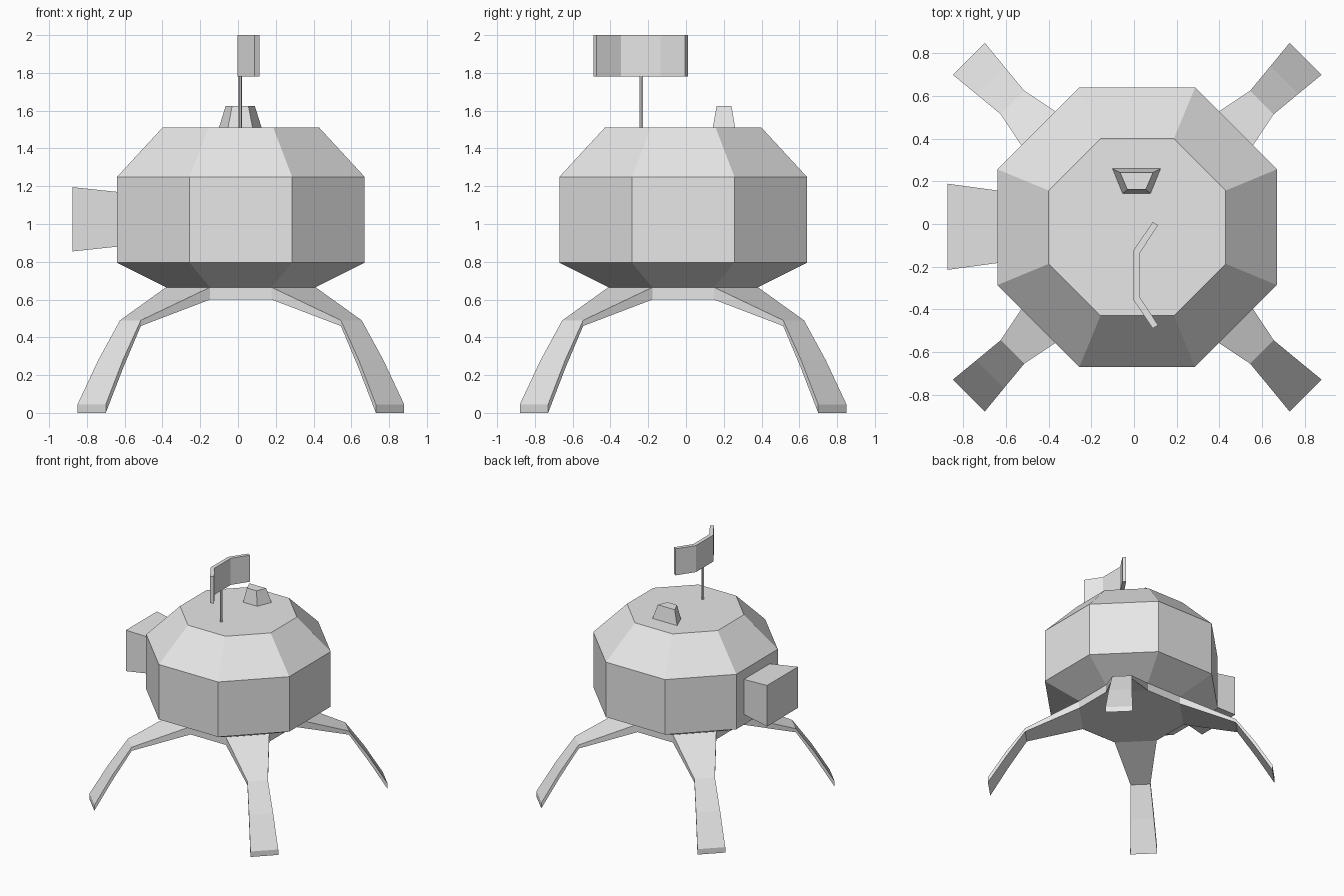
import bpy
from math import sin, cos, pi
from mathutils import Vector, Matrix

cube = bpy.data.objects.get("Cube")
if cube:
    bpy.data.objects.remove(cube, do_unlink=True)

GREY = (0.8, 0.8, 0.8, 1.0)
grey = bpy.data.materials.new("plain grey")
grey.use_nodes = True
grey.diffuse_color = GREY
bsdf = next(n for n in grey.node_tree.nodes if n.type == 'BSDF_PRINCIPLED')
bsdf.inputs["Base Color"].default_value = GREY

CENTRE = Vector((0.015, -0.015, 0))


def loft(name, rings, place=Matrix.Identity(4)):
    """Join equal-sized point rings with side faces and cap both ends."""
    n = len(rings[0])
    verts = [place @ Vector(p) for ring in rings for p in ring]
    faces = [list(range(n))[::-1]]
    for r in range(len(rings) - 1):
        for i in range(n):
            j = (i + 1) % n
            faces.append([r * n + i, r * n + j, (r + 1) * n + j, (r + 1) * n + i])
    faces.append([(len(rings) - 1) * n + i for i in range(n)])
    mesh = bpy.data.meshes.new(name)
    mesh.from_pydata(verts, [], faces)
    mesh.materials.append(grey)
    obj = bpy.data.objects.new(name, mesh)
    bpy.context.collection.objects.link(obj)
    return obj


def octagon(apothem, z):
    r = apothem / cos(pi / 8)
    return [(r * cos(a), r * sin(a), z)
            for a in ((i + 0.5) * pi / 4 for i in range(8))]


at_centre = Matrix.Translation(CENTRE)

# Faceted cabin and the flat hub beneath it
loft("cabin", [octagon(a, z) for a, z in
               ((0.395, 0.665), (0.655, 0.795), (0.655, 1.25), (0.415, 1.51))], at_centre)
loft("leg_hub", [octagon(0.395, 0.6), octagon(0.395, 0.665)], at_centre)

# Four bent legs: reach, half width, underside height, top height
leg_sections = ((0.395, 0.165, 0.6, 0.665), (0.827, 0.078, 0.46, 0.49),
                (0.975, 0.092, 0.235, 0.28), (1.117, 0.106, 0, 0.045))
leg_rings = [[(u, -w, lo), (u, w, lo), (u, w, hi), (u, -w, hi)]
             for u, w, lo, hi in leg_sections]
for i, name in enumerate(("back_left", "back_right", "front_right", "front_left")):
    loft(name + "_leg", leg_rings,
         at_centre @ Matrix.Rotation(pi / 4 + i * pi / 2, 4, 'Z'))

# Flared box on the side of the cabin
loft("side_box", [[(x, -w, 1.025 - h), (x, -w, 1.025 + h), (x, w, 1.025 + h), (x, w, 1.025 - h)]
                  for x, w, h in ((-0.64, 0.17, 0.145), (-0.875, 0.202, 0.17))],
     Matrix.Translation((0, -0.013, 0)))

# Tapered hatch on the roof
loft("roof_hatch", [[(0.012 - f, y0, z), (0.012 + f, y0, z), (0.012 + b, y1, z), (0.012 - b, y1, z)]
                    for f, b, y0, y1, z in ((0.065, 0.113, 0.142, 0.26, 1.51),
                                            (0.043, 0.077, 0.162, 0.241, 1.625))])

# Flag pole and bent flag
pole = [(0.012 + 0.01 * cos(i * pi / 3), -0.237 + 0.01 * sin(i * pi / 3)) for i in range(6)]
loft("flag_pole", [[(x, y, z) for x, y in pole] for z in (1.51, 1.79)])

half_flag = [(0.028, 0.105), (0.113, 0.234), (0.088, 0.25), (-0.003, 0.115)]
flag = half_flag + [(x, -y) for x, y in reversed(half_flag)]
flag_body = loft("flag", [[(x, y - 0.24, z) for x, y in flag] for z in (1.78, 2.0)])
